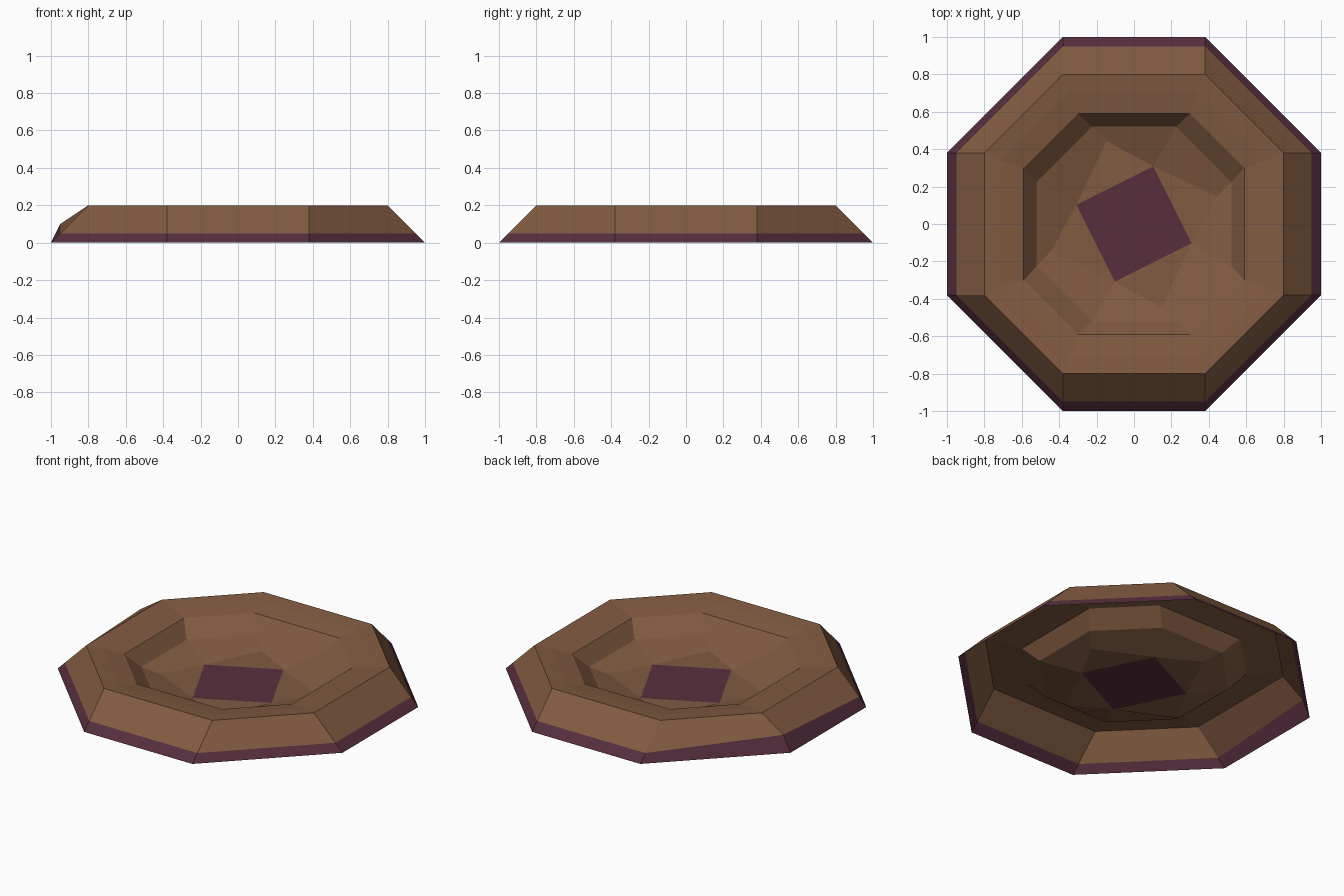
import bpy, bmesh

if "Cube" in bpy.data.objects:
    bpy.data.objects.remove(bpy.data.objects["Cube"])


def material(name, rgb):
    m = bpy.data.materials.new(name)
    m.diffuse_color = (*rgb, 1.0)
    m.use_nodes = True
    m.node_tree.nodes["Principled BSDF"].inputs["Base Color"].default_value = m.diffuse_color
    return m


def quarter_turns(pair, z):
    """Repeat two points four times around the z axis."""
    out = []
    for _ in range(4):
        out += [(x, y, z) for x, y in pair]
        pair = [(-y, x) for x, y in pair]
    return out


bm = bmesh.new()

# Octagon rings from the ground edge to the bowl: (apothem, half side, height)
profile = [(1.0, 0.38, 0.0), (0.95, 0.38, 0.05), (0.8, 0.38, 0.2),
           (0.71, 0.34, 0.19), (0.59, 0.30, 0.17), (0.52, 0.225, 0.08)]
rings = [quarter_turns([(c, a), (-c, a)], z) for a, c, z in profile]

# Twisted ring around the floor
rings.append(quarter_turns([(0.103, 0.308), (-0.147, 0.445)], 0.025))
rings = [[bm.verts.new(p) for p in ring] for ring in rings]

# One band corner on the left is raised
rings[1][2].co.z = 0.1

# Walls, with the lowest band in purple
for level, (lo, hi) in enumerate(zip(rings, rings[1:])):
    for i in range(8):
        j = (i + 1) % 8
        f = bm.faces.new((lo[i], lo[j], hi[j], hi[i]))
        f.material_index = 1 if level == 0 else 0

# Floor: four triangles around a purple square
floor = rings[-1]
for i in range(0, 8, 2):
    bm.faces.new((floor[i], floor[i + 1], floor[(i + 2) % 8]))
bm.faces.new(floor[::2]).material_index = 1

bm.normal_update()
mesh = bpy.data.meshes.new("octagonal_dish")
bm.to_mesh(mesh)
bm.free()
mesh.materials.append(material("brown", (0.22, 0.105, 0.053)))
mesh.materials.append(material("dark purple", (0.095, 0.028, 0.048)))
dish = bpy.data.objects.new("octagonal_dish", mesh)
bpy.context.collection.objects.link(dish)
